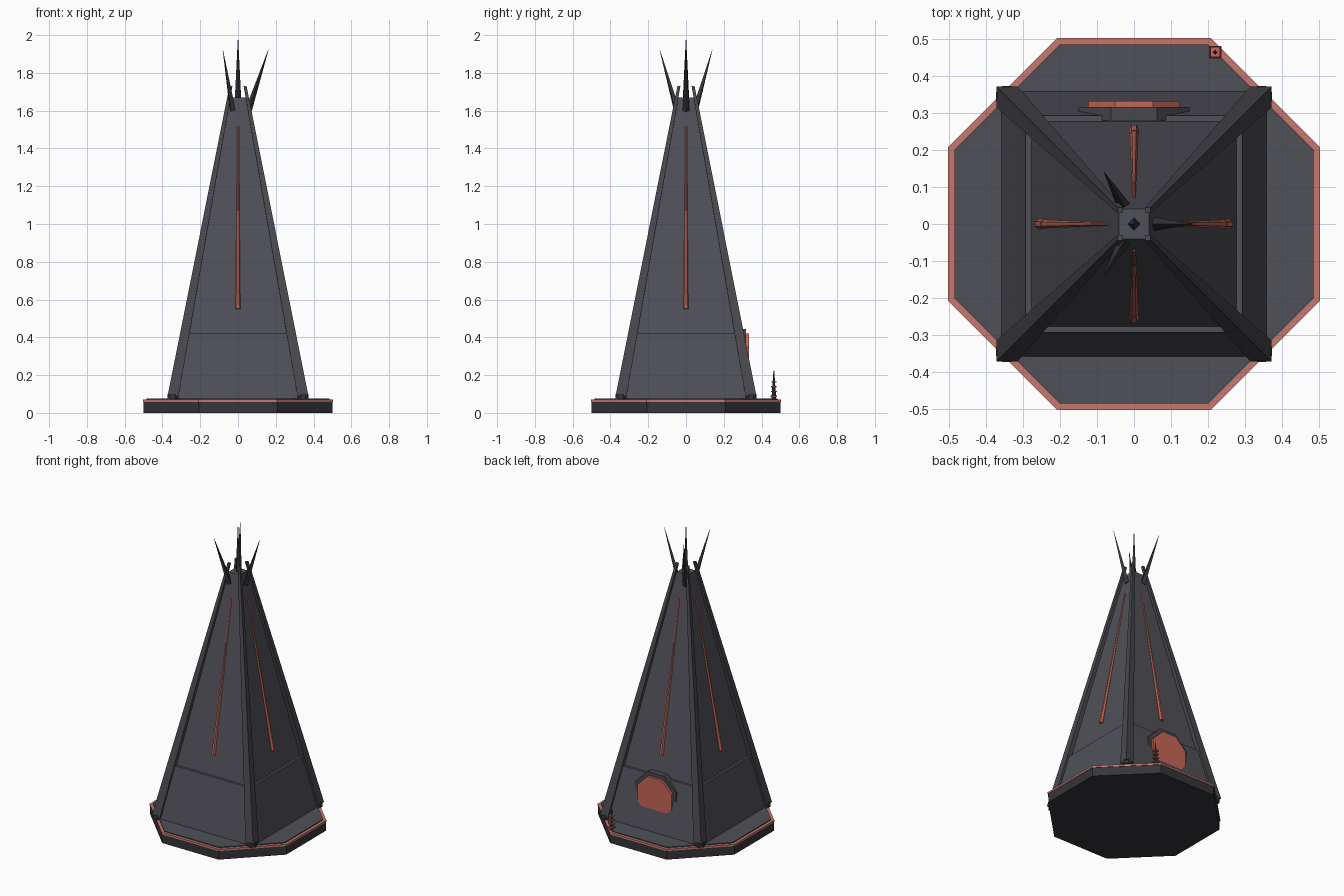
import bpy, bmesh, math
from mathutils import Vector

if "Cube" in bpy.data.objects:
    bpy.data.objects.remove(bpy.data.objects["Cube"])


def material(name, rgb):
    m = bpy.data.materials.new(name)
    m.diffuse_color = (*rgb, 1)
    m.use_nodes = True
    m.node_tree.nodes["Principled BSDF"].inputs["Base Color"].default_value = m.diffuse_color
    return m


SLATE = material("slate grey", (0.080, 0.080, 0.098))
BEAM = material("beam grey", (0.064, 0.064, 0.076))
DARK = material("dark iron", (0.036, 0.036, 0.043))
CORAL = material("coral glow", (0.56, 0.135, 0.095))
TRIM = material("pale coral trim", (0.58, 0.19, 0.155))


def loft(name, rings, mat):
    """Closed solid through rings of points, all with the same count."""
    bm = bmesh.new()
    loops = [[bm.verts.new(p) for p in ring] for ring in rings]
    n = len(loops[0])
    for a, b in zip(loops, loops[1:]):
        for i in range(n):
            j = (i + 1) % n
            bm.faces.new((a[i], a[j], b[j], b[i]))
    bm.faces.new(loops[0][::-1])
    bm.faces.new(loops[-1])
    bmesh.ops.recalc_face_normals(bm, faces=bm.faces)
    mesh = bpy.data.meshes.new(name)
    bm.to_mesh(mesh)
    bm.free()
    mesh.materials.append(mat)
    obj = bpy.data.objects.new(name, mesh)
    bpy.context.collection.objects.link(obj)
    return obj


def ngon(n, apothem, z, cx=0, cy=0):
    """Horizontal regular polygon with flat sides facing the axes."""
    r = apothem / math.cos(math.pi / n)
    return [(cx + r * math.cos((i + .5) * 2 * math.pi / n),
             cy + r * math.sin((i + .5) * 2 * math.pi / n), z) for i in range(n)]


def rod(name, start, end, r0, r1, mat, sides):
    """Tapered rod between two points."""
    a, b = Vector(start), Vector(end)
    rot = (b - a).to_track_quat('Z', 'Y')

    def ring(c, r):
        return [c + rot @ Vector(p) for p in
                [(r * math.cos(k * math.tau / sides), r * math.sin(k * math.tau / sides), 0)
                 for k in range(sides)]]
    return loft(name, [ring(a, r0), ring(b, r1)], mat)


# Octagonal platform with a coral rim
loft("platform", [ngon(8, .5, 0), ngon(8, .5, .06)], DARK)
loft("platform_rim", [ngon(8, .503, .058), ngon(8, .503, .07)], TRIM)
loft("platform_deck", [ngon(8, .485, .06), ngon(8, .485, .076)], SLATE)

# Tower: flared skirt below, slimmer shaft above
loft("tower_skirt", [ngon(4, .36, .07), ngon(4, .293, .42)], SLATE)
loft("tower_shaft", [ngon(4, .277, .42), ngon(4, .041, 1.67)], SLATE)

# Corner beams and their feet
for sx in (-1, 1):
    for sy in (-1, 1):
        def corner(outer, inner, z, lift):
            pts = [(outer, outer, z + lift), (inner, outer, z), (inner, inner, z - lift),
                   (outer, inner, z)]
            return [(sx * x, sy * y, h) for x, y, h in pts]
        loft("corner_beam", [corner(.372, .315, .088, .006), corner(.045, .03, 1.73, .002)], BEAM)
        loft("beam_foot", [ngon(8, .028, .07, sx * .345, sy * .345),
                           ngon(8, .028, .1, sx * .345, sy * .345)], DARK)

# Coral light rods running up the four faces
for k in range(4):
    c, s = round(math.cos(k * math.pi / 2)), round(math.sin(k * math.pi / 2))
    rod("light_rod", (c * .257, s * .257, .55), (c * .071, s * .071, 1.515), .0125, .004, CORAL, 6)
    rod("light_rod_socket", (c * .257, s * .257, .55), (c * .242, s * .242, .63),
        .0135, .0125, CORAL, 6)

# Crown: central spike and three splayed spikes
rod("centre_spike", (0, 0, 1.64), (0, 0, 1.98), .018, .001, DARK, 4)
for k in range(3):
    c, s = math.cos(k * math.tau / 3), math.sin(k * math.tau / 3)
    rod("crown_spike", (c * .055, s * .055, 1.6), (c * .16, s * .16, 1.92), .018, .001, DARK, 4)


# Round window on the back face
def upright(apothem, y):
    return [(x, y, .295 + h) for x, h, _ in ngon(8, apothem, 0)]


loft("window_frame", [upright(.15, .28), upright(.15, .317)], BEAM)
loft("window_pane", [upright(.125, .31), upright(.125, .333)], CORAL)

# Small ringed lantern spire on the platform edge
X, Y = .22, .465
rod("lantern_spire", (X, Y, .07), (X, Y, .225), .013, .002, DARK, 4)
for z in (.085, .11, .135, .16):
    loft("lantern_ring", [ngon(4, .017 - (z - .085) * .05, z, X, Y),
                          ngon(4, .017 - (z - .085) * .05, z + .007, X, Y)], CORAL)
